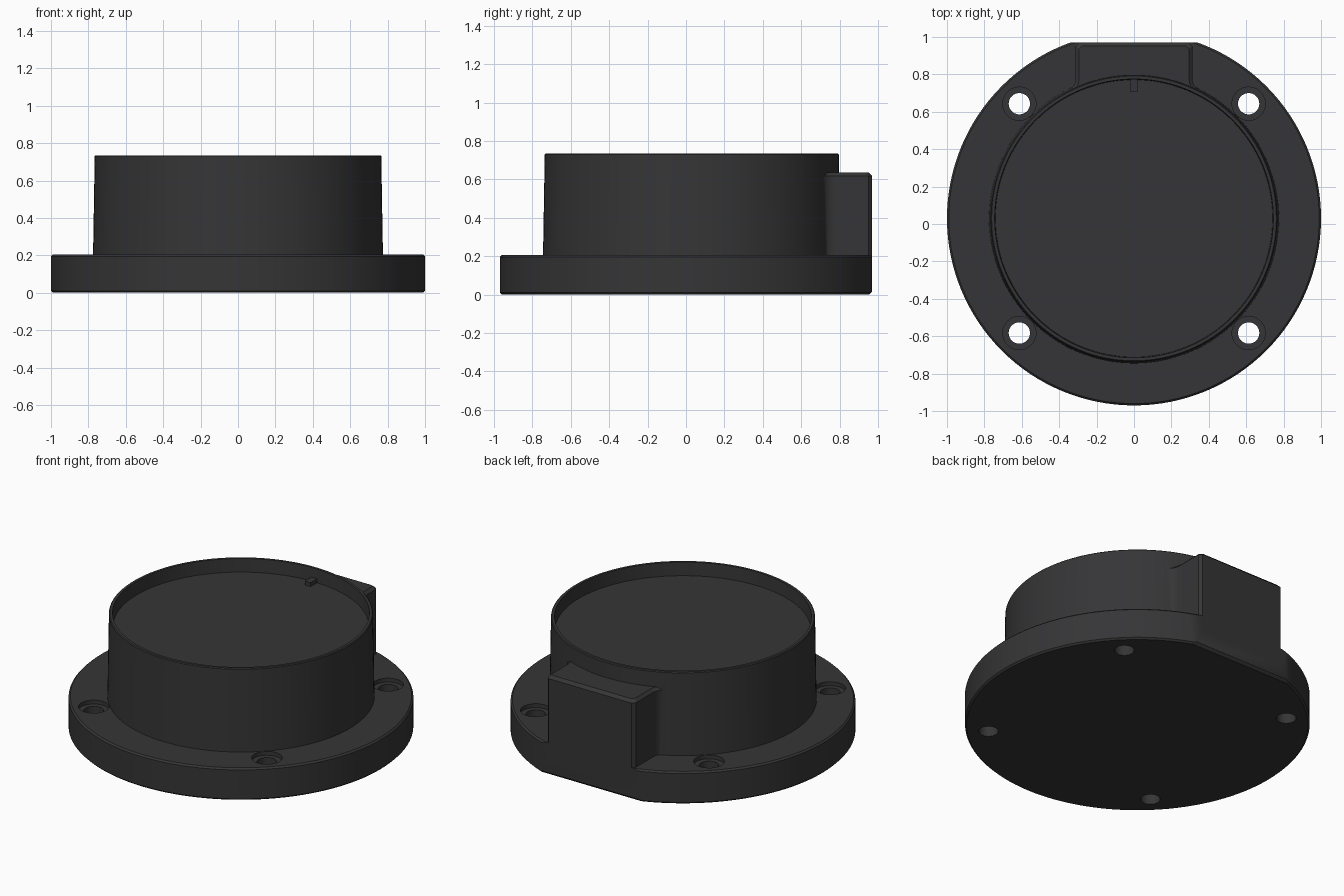
import bpy, bmesh, math
from mathutils import Vector

if "Cube" in bpy.data.objects:
    bpy.data.objects.remove(bpy.data.objects["Cube"])

CY = 0.03      # y of the round body's axis
BACK = 0.97    # y of the flat back


def make(name, verts, faces):
    me = bpy.data.meshes.new(name)
    bm = bmesh.new()
    vs = [bm.verts.new(v) for v in verts]
    for f in faces:
        bm.faces.new([vs[i] for i in f])
    bmesh.ops.recalc_face_normals(bm, faces=bm.faces)
    bm.to_mesh(me)
    bm.free()
    ob = bpy.data.objects.new(name, me)
    bpy.context.collection.objects.link(ob)
    return ob


def loft(name, rings):
    """Closed solid through equal-length rings, capped at both ends."""
    n = len(rings[0])
    verts = [p for r in rings for p in r]
    faces = [list(range(n)), list(range(len(verts) - n, len(verts)))]
    for k in range(len(rings) - 1):
        for i in range(n):
            j = (i + 1) % n
            faces.append((k*n + i, k*n + j, (k+1)*n + j, (k+1)*n + i))
    return make(name, verts, faces)


def lathe(name, profile, x=0.0, y=CY, n=128):
    return loft(name, [[(x + r*math.cos(2*math.pi*i/n), y + r*math.sin(2*math.pi*i/n), z)
                        for i in range(n)] for r, z in profile])


def boolean(ob, other, op):
    m = ob.modifiers.new(op, 'BOOLEAN')
    m.operation, m.object, m.solver = op, other, 'EXACT'
    bpy.context.view_layer.objects.active = ob
    bpy.ops.object.modifier_apply(modifier=m.name)
    bpy.data.objects.remove(other, do_unlink=True)


# round flange, slightly tapered drum and shallow recess
body = lathe("housing", [(0.99, 0), (1, 0.01), (1, 0.195), (0.99, 0.205), (0.775, 0.205),
                         (0.766, 0.73), (0.761, 0.735), (0.745, 0.735), (0.741, 0.65)])

# flat back with a chamfered lower edge
flat = [(BACK - 0.025, -0.01), (BACK, 0.015), (BACK, 0.4), (1.2, 0.4), (1.2, -0.01)]
boolean(body, loft("flat_cutter", [[(x, y, z) for y, z in flat] for x in (-0.6, 0.6)]), 'DIFFERENCE')


# rear block outline, with fillets where it meets the drum
def outline(inset, z, w=0.312, r=0.08, drum=0.765, c=0.018):
    cx = w + r
    cy = math.sqrt((drum + r)**2 - cx**2)
    end = math.atan2(-cy, -cx) + 2*math.pi
    rr = r + inset
    right = [(w - inset - c, BACK - inset), (w - inset, BACK - inset - c)]
    for i in range(9):
        a = math.pi + (end - math.pi)*i/8
        right.append((cx + rr*math.cos(a), CY + cy + rr*math.sin(a)))
    right.append((0.2, 0.5))
    pts = right + [(-x, y) for x, y in reversed(right)]
    return [(x, y, z) for x, y in pts]


block = loft("rear_block", [outline(0, 0.1), outline(0, 0.617), outline(0.018, 0.635)])
boolean(body, block, 'UNION')

# four counterbored screw holes
for sx in (-1, 1):
    for sy in (-1, 1):
        hole = lathe("hole_cutter", [(0.057, -0.1), (0.057, 0.18), (0.089, 0.18), (0.089, 0.3)],
                     sx*0.613, CY + sy*0.613, 40)
        boolean(body, hole, 'DIFFERENCE')

# small index tab on the recess floor
tab = loft("index_tab", [[(sx*0.02, y, z) for sx, y in ((-1, 0.705), (1, 0.705), (1, 0.78), (-1, 0.78))]
                         for z in (0.63, 0.675)])

# dark finish and smooth shading
mat = bpy.data.materials.new("dark_grey")
mat.diffuse_color = (0.036, 0.036, 0.038, 1)
mat.use_nodes = True
mat.node_tree.nodes["Principled BSDF"].inputs["Base Color"].default_value = mat.diffuse_color
for ob in (body, tab):
    ob.data.materials.clear()
    ob.data.materials.append(mat)
    bpy.ops.object.select_all(action='DESELECT')
    ob.select_set(True)
    bpy.context.view_layer.objects.active = ob
    bpy.ops.object.shade_smooth_by_angle(angle=math.radians(30))
